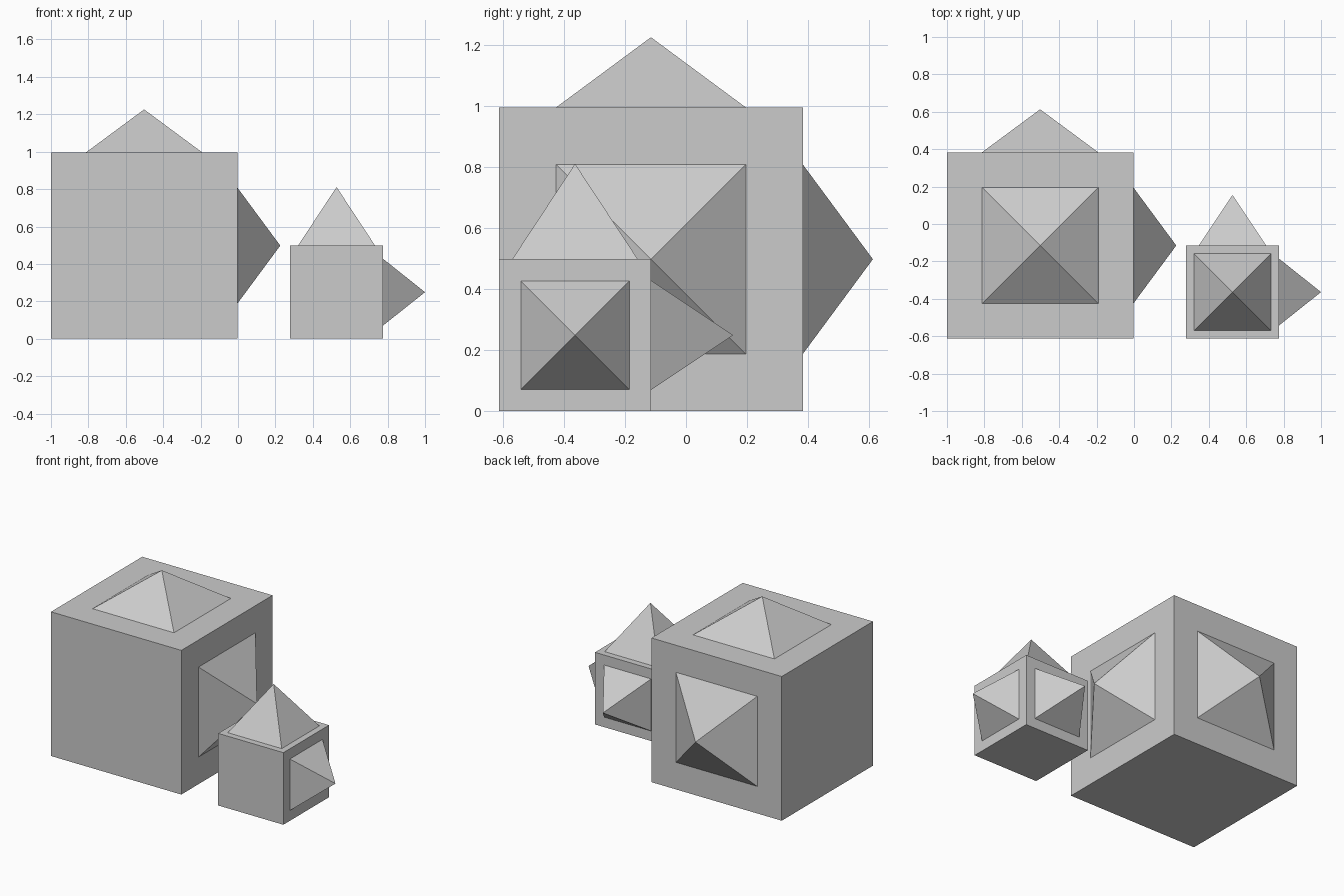
import bpy, bmesh
from mathutils import Vector, Matrix

if "Cube" in bpy.data.objects:
    bpy.data.objects.remove(bpy.data.objects["Cube"])


def spiked_block(name, size, center_xy, spikes):
    """Cube on the ground; each spike is (face direction, base half width, height)."""
    bm = bmesh.new()
    place = Matrix.Translation((center_xy[0], center_xy[1], size / 2))
    bmesh.ops.create_cube(bm, size=size, matrix=place)
    bm.normal_update()
    for direction, half, height in spikes:
        # Largest face pointing this way becomes an inset square with a raised point
        face = max((f for f in bm.faces if f.normal.dot(Vector(direction)) > 0.99),
                   key=lambda f: f.calc_area())
        bmesh.ops.inset_individual(bm, faces=[face], thickness=size / 2 - half,
                                   use_even_offset=True)
        normal = face.normal.copy()
        tip = bmesh.ops.poke(bm, faces=[face])["verts"][0]
        tip.co += normal * height
        bm.normal_update()
    mesh = bpy.data.meshes.new(name)
    bm.to_mesh(mesh)
    bm.free()
    obj = bpy.data.objects.new(name, mesh)
    bpy.context.collection.objects.link(obj)
    return obj


UP, RIGHT, BACK = (0, 0, 1), (1, 0, 0), (0, 1, 0)

# Large cube with three equal pyramids
spiked_block("large_spiked_cube", 0.996, (-0.502, -0.115),
             [(UP, 0.311, 0.23), (RIGHT, 0.311, 0.23), (BACK, 0.311, 0.23)])

# Small cube with three different pyramids
spiked_block("small_spiked_cube", 0.498, (0.527, -0.364),
             [(UP, 0.206, 0.313), (RIGHT, 0.178, 0.224), (BACK, 0.18, 0.27)])
